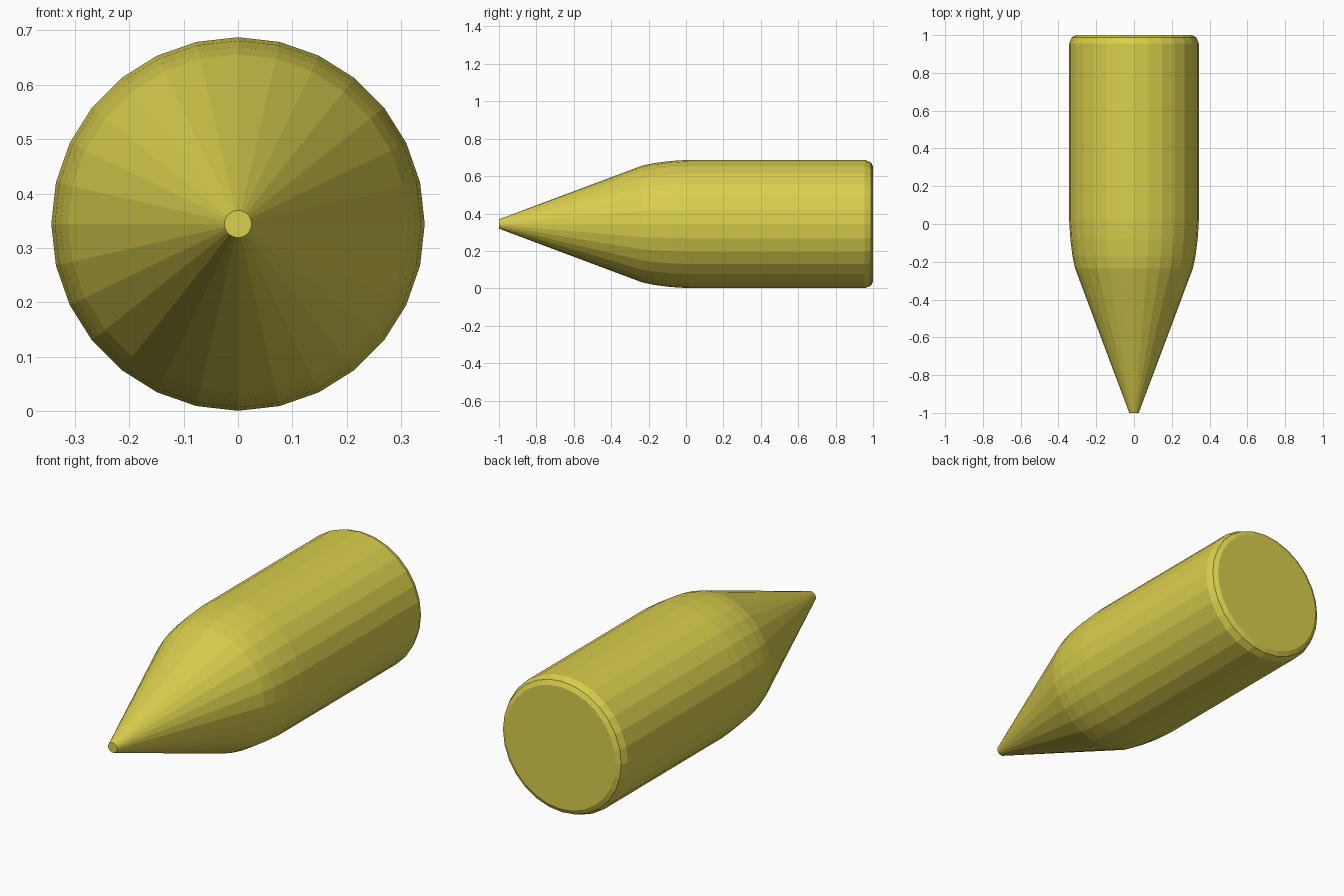
import bpy, bmesh, math

if "Cube" in bpy.data.objects:
    bpy.data.objects.remove(bpy.data.objects["Cube"])

SIDES = 28
CENTRE_Z = 0.344

# Profile along the axis: (y, radius), from blunt tip to chamfered base
PROFILE = [(-1.0, 0.025), (-0.235, 0.312), (-0.17, 0.326), (-0.08, 0.337),
           (0.02, 0.3435), (0.955, 0.3435), (0.988, 0.33), (1.0, 0.307)]

yellow = bpy.data.materials.new("mustard yellow")
yellow.diffuse_color = (0.70, 0.62, 0.075, 1)
yellow.use_nodes = True
yellow.node_tree.nodes["Principled BSDF"].inputs["Base Color"].default_value = yellow.diffuse_color

# Turned body: one ring per profile point, bridged with quads
bm = bmesh.new()
rings = []
for y, r in PROFILE:
    angles = [2 * math.pi * i / SIDES for i in range(SIDES)]
    rings.append([bm.verts.new((r * math.cos(a), y, CENTRE_Z + r * math.sin(a)))
                  for a in angles])
for a, b in zip(rings, rings[1:]):
    for i in range(SIDES):
        j = (i + 1) % SIDES
        bm.faces.new((a[i], a[j], b[j], b[i]))

# End caps
bm.faces.new(rings[0])
bm.faces.new(rings[-1])
bmesh.ops.recalc_face_normals(bm, faces=bm.faces)

mesh = bpy.data.meshes.new("pointed_body")
bm.to_mesh(mesh)
bm.free()
mesh.materials.append(yellow)
body = bpy.data.objects.new("pointed_body", mesh)
bpy.context.collection.objects.link(body)
